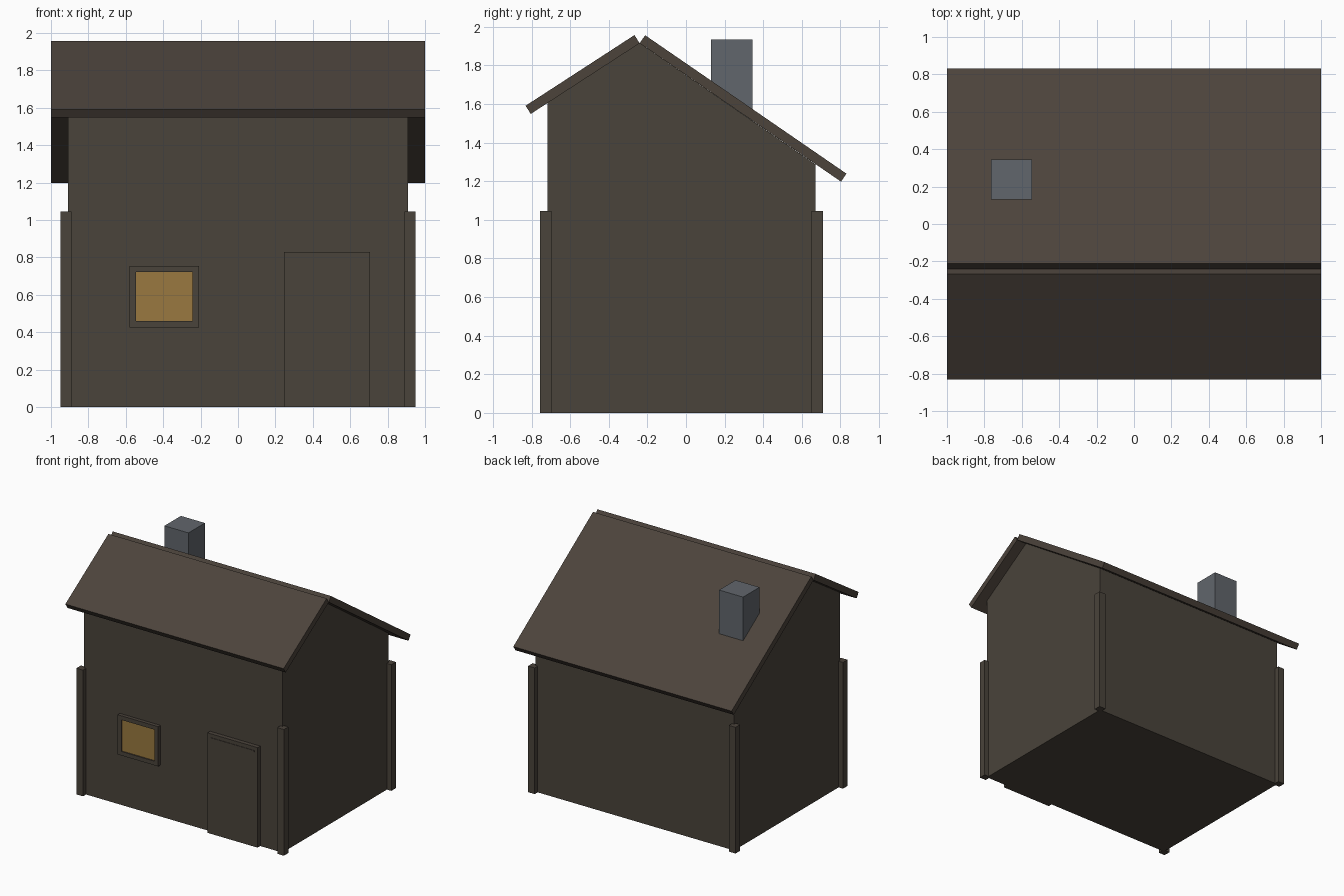
import bpy
from mathutils import Vector

if "Cube" in bpy.data.objects:
    bpy.data.objects.remove(bpy.data.objects["Cube"])


def material(name, rgb):
    m = bpy.data.materials.new(name)
    m.diffuse_color = (*rgb, 1)
    m.use_nodes = True
    m.node_tree.nodes["Principled BSDF"].inputs["Base Color"].default_value = m.diffuse_color
    return m


WOOD = material("dark_wood", (0.068, 0.056, 0.043))
ROOF = material("roof_brown", (0.072, 0.056, 0.044))
STONE = material("grey_stone", (0.12, 0.133, 0.15))
GLASS = material("amber_glass", (0.32, 0.19, 0.05))


def prism(name, profile, x0, x1, mat):
    """Extrude a (y, z) outline along x."""
    n = len(profile)
    verts = [(x, y, z) for x in (x0, x1) for y, z in profile]
    faces = [tuple(range(n))[::-1], tuple(range(n, 2 * n))]
    faces += [(i, (i + 1) % n, n + (i + 1) % n, n + i) for i in range(n)]
    mesh = bpy.data.meshes.new(name)
    mesh.from_pydata(verts, [], faces)
    mesh.materials.append(mat)
    ob = bpy.data.objects.new(name, mesh)
    bpy.context.collection.objects.link(ob)
    return ob


def box(name, x, y, z, mat):
    """Box from (min, max) ranges on each axis."""
    outline = [(y[0], z[0]), (y[1], z[0]), (y[1], z[1]), (y[0], z[1])]
    return prism(name, outline, x[0], x[1], mat)


FRONT, BACK = -0.717, 0.67
RIDGE = Vector((-0.24, 1.915))

# Gabled wall body with an off-centre ridge
prism("walls", [(FRONT, 0), (BACK, 0), (BACK, 1.288), tuple(RIDGE), (FRONT, 1.606)],
      -0.91, 0.91, WOOD)


# Two roof slabs, each squared off at the ridge so a small V gap remains
def roof_slab(name, eave, thickness=0.05):
    eave = Vector(eave)
    d = (eave - RIDGE).normalized()
    up = Vector((-d.y, d.x)) if d.x > 0 else Vector((d.y, -d.x))
    pts = [eave, RIDGE, RIDGE + up * thickness, eave + up * thickness]
    if d.x > 0:
        pts.reverse()
    pts.reverse()
    prism(name, [tuple(p) for p in pts], -1, 1, ROOF)


roof_slab("front_roof", (-0.804, 1.549))
roof_slab("back_roof", (0.803, 1.198))

# Corner posts
for sx, side in ((-1, "left"), (1, "right")):
    xs = sorted((sx * 0.89, sx * 0.95))
    box("front_post_" + side, xs, (-0.757, -0.698), (0, 1.045), WOOD)
    box("back_post_" + side, xs, (0.649, 0.709), (0, 1.045), WOOD)

# Chimney, sunk through the back roof
box("chimney", (-0.765, -0.545), (0.13, 0.345), (1.45, 1.935), STONE)

# Door with a thin strip near its top
box("door", (0.246, 0.706), (-0.752, -0.70), (0, 0.828), WOOD)
box("door_strip", (0.28, 0.676), (-0.756, -0.745), (0.783, 0.797), WOOD)

# Window: four frame bars around a slightly recessed pane
for side, xs in (("left", (-0.58, -0.545)), ("right", (-0.242, -0.208))):
    box("window_frame_" + side, xs, (-0.747, -0.70), (0.426, 0.755), WOOD)
for side, zs in (("bottom", (0.426, 0.46)), ("top", (0.721, 0.755))):
    box("window_frame_" + side, (-0.545, -0.242), (-0.747, -0.70), zs, WOOD)
box("window_pane", (-0.545, -0.242), (-0.737, -0.70), (0.46, 0.721), GLASS)
